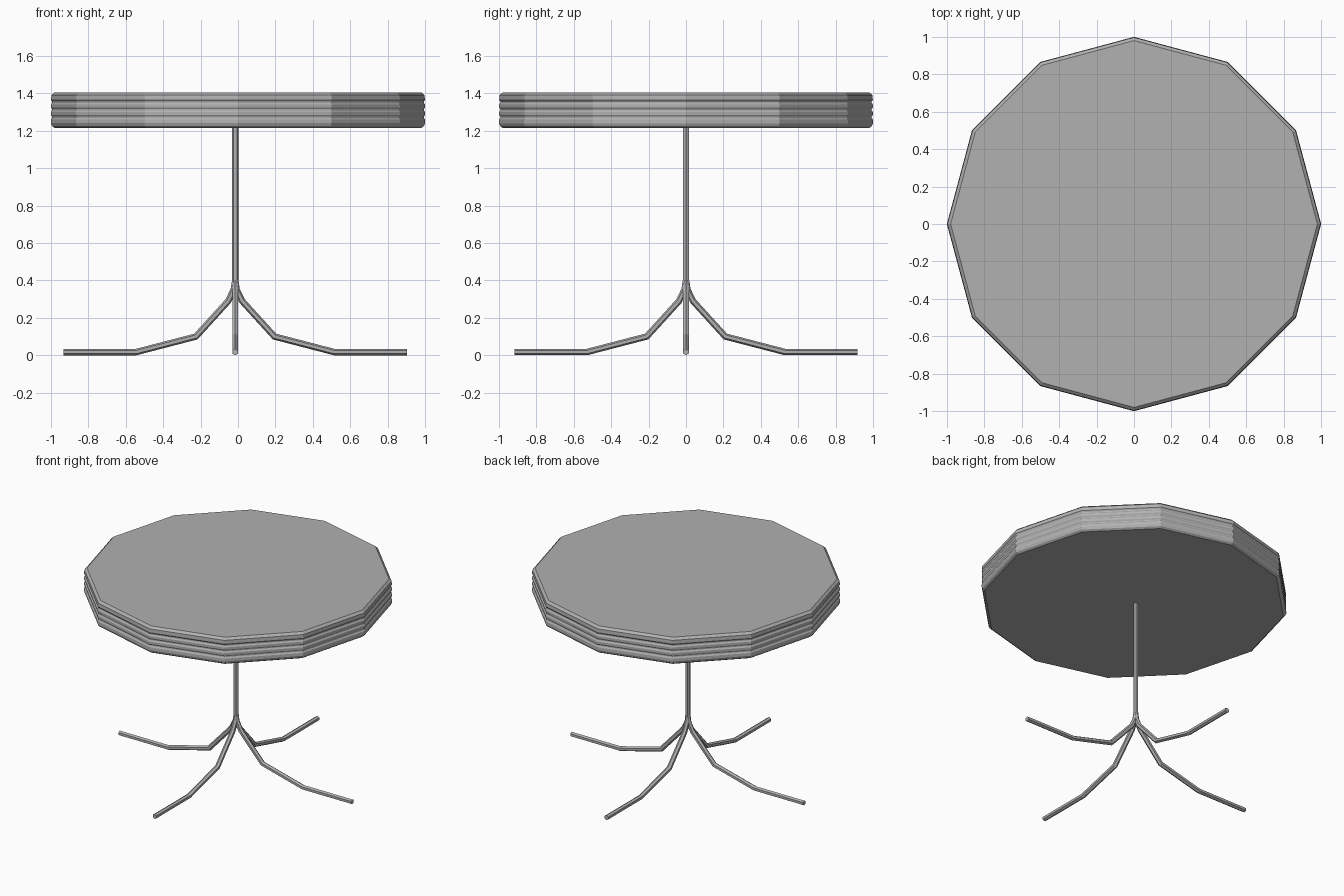
import bpy, bmesh, math

if "Cube" in bpy.data.objects:
    bpy.data.objects.remove(bpy.data.objects["Cube"])

CX = -0.015      # pedestal sits slightly off the top's centre
R = 0.017        # tube radius

grey = bpy.data.materials.new("mid_grey")
grey.diffuse_color = (0.44, 0.44, 0.44, 1)
grey.use_nodes = True
grey.node_tree.nodes["Principled BSDF"].inputs["Base Color"].default_value = grey.diffuse_color


def finish(name, bm):
    bmesh.ops.recalc_face_normals(bm, faces=bm.faces)
    me = bpy.data.meshes.new(name)
    bm.to_mesh(me)
    bm.free()
    me.materials.append(grey)
    ob = bpy.data.objects.new(name, me)
    bpy.context.collection.objects.link(ob)
    return ob


def skin(bm, rings):
    # join consecutive rings and cap both ends
    n = len(rings[0])
    for a, b in zip(rings, rings[1:]):
        for i in range(n):
            j = (i + 1) % n
            bm.faces.new((a[i], a[j], b[j], b[i]))
    bm.faces.new(rings[0])
    bm.faces.new(rings[-1])


def lathe(name, profile, sides):
    bm = bmesh.new()
    skin(bm, [[bm.verts.new((r * math.cos(2 * math.pi * i / sides),
                             r * math.sin(2 * math.pi * i / sides), z))
               for i in range(sides)] for r, z in profile])
    return finish(name, bm)


def tube(name, path, sides=6):
    # sweep a mitred ring along a path in the xz plane
    bm = bmesh.new()
    dirs = [math.atan2(b[1] - a[1], b[0] - a[0]) for a, b in zip(path, path[1:])]
    rings = []
    for k, (x, z) in enumerate(path):
        d1, d2 = dirs[max(k - 1, 0)], dirs[min(k, len(dirs) - 1)]
        d, stretch = (d1 + d2) / 2, 1 / math.cos((d1 - d2) / 2)
        ring = []
        for i in range(sides):
            t = 2 * math.pi * i / sides
            u = R * math.cos(t) * stretch
            ring.append(bm.verts.new((x - u * math.sin(d), R * math.sin(t),
                                      z + u * math.cos(d))))
        rings.append(ring)
    skin(bm, rings)
    return finish(name, bm)


# Twelve-sided top with a grooved edge
profile = [(0.98, 1.215), (0.994, 1.225)]
for groove in (1.272, 1.312, 1.352):
    profile += [(0.999, groove - 0.012), (0.993, groove - 0.003),
                (0.993, groove + 0.003), (0.999, groove + 0.012)]
profile += [(0.997, 1.39), (0.98, 1.405)]
profile.insert(2, (1.0, 1.24))
lathe("table_top", profile, 12)

# Central stem
stem = tube("stem", [(0, 0.36), (0, 1.22)])
stem.location.x = CX

# Four splayed legs that merge into the stem
leg_path = [(0, 0.40), (0.008, 0.35), (0.037, 0.29), (0.21, 0.10),
            (0.53, R), (0.918, R)]
for i, side in enumerate(("right", "back", "left", "front")):
    leg = tube(side + "_leg", leg_path)
    leg.rotation_euler.z = i * math.pi / 2
    leg.location.x = CX
